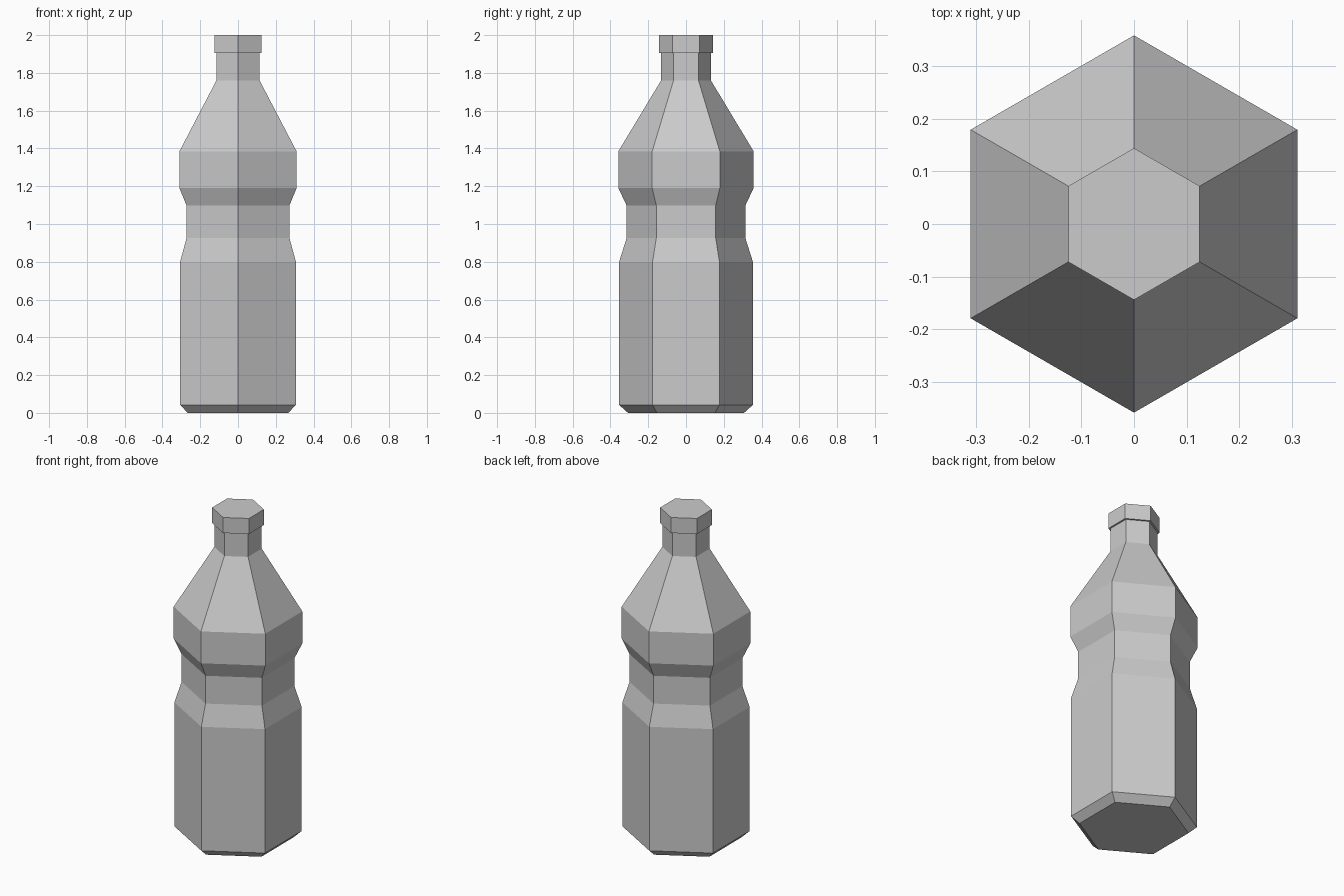
import bpy, bmesh, math

if "Cube" in bpy.data.objects:
    bpy.data.objects.remove(bpy.data.objects["Cube"], do_unlink=True)

SIDES = 6

# Single flat colour
grey = bpy.data.materials.new("light_grey")
grey.use_nodes = True
colour = (0.6, 0.6, 0.6, 1.0)
grey.diffuse_color = colour
grey.node_tree.nodes["Principled BSDF"].inputs["Base Color"].default_value = colour


def turned_part(name, profile):
    """Closed six-sided solid from (corner radius, height) pairs, bottom to top."""
    bm = bmesh.new()
    rings = []
    for radius, z in profile:
        ring = []
        for i in range(SIDES):
            a = math.pi / 2 + math.tau * i / SIDES
            ring.append(bm.verts.new((radius * math.cos(a), radius * math.sin(a), z)))
        rings.append(ring)
    for low, high in zip(rings, rings[1:]):
        for i in range(SIDES):
            j = (i + 1) % SIDES
            bm.faces.new((low[i], low[j], high[j], high[i]))
    bm.faces.new(rings[0][::-1])
    bm.faces.new(rings[-1])
    bmesh.ops.recalc_face_normals(bm, faces=bm.faces)
    mesh = bpy.data.meshes.new(name)
    bm.to_mesh(mesh)
    bm.free()
    mesh.materials.append(grey)
    obj = bpy.data.objects.new(name, mesh)
    bpy.context.collection.objects.link(obj)
    return obj


# Bottle: chamfered foot, body, grip waist, shoulder, neck
turned_part("bottle_body", [
    (0.307, 0.0), (0.354, 0.042), (0.354, 0.80), (0.314, 0.927),
    (0.314, 1.097), (0.358, 1.19), (0.358, 1.385), (0.132, 1.76), (0.132, 1.905),
])

# Cap
turned_part("bottle_cap", [(0.144, 1.905), (0.144, 2.0)])
